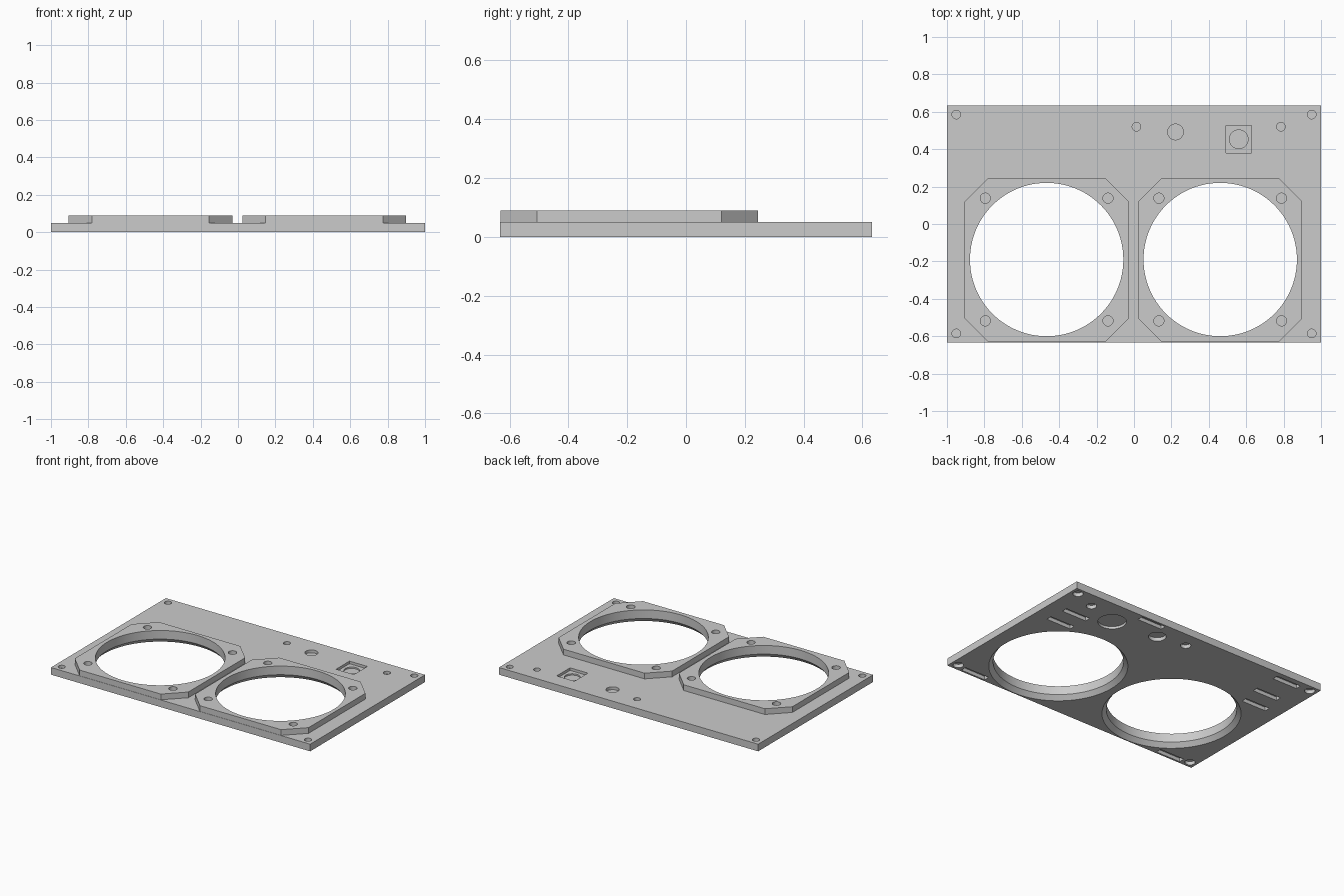
import bpy, bmesh, math

if "Cube" in bpy.data.objects:
    bpy.data.objects.remove(bpy.data.objects["Cube"])

HALF_Y = 0.633
PLATE_T = 0.05
PAD_TOP = 0.09
OPENINGS = [(-0.467, -0.19), (0.461, -0.19)]


def prism(name, outline, z0, z1, outline_top=None):
    """Closed prism (or frustum) between two outlines with equal point counts."""
    top_pts = outline_top or outline
    bm = bmesh.new()
    low = [bm.verts.new((x, y, z0)) for x, y in outline]
    high = [bm.verts.new((x, y, z1)) for x, y in top_pts]
    bm.faces.new(low[::-1])
    bm.faces.new(high)
    n = len(low)
    for i in range(n):
        j = (i + 1) % n
        bm.faces.new((low[i], low[j], high[j], high[i]))
    mesh = bpy.data.meshes.new(name)
    bm.to_mesh(mesh)
    bm.free()
    ob = bpy.data.objects.new(name, mesh)
    bpy.context.collection.objects.link(ob)
    return ob


def circle(x, y, r, n):
    return [(x + r * math.cos(2 * math.pi * i / n), y + r * math.sin(2 * math.pi * i / n))
            for i in range(n)]


def rect(x, y, hx, hy):
    return [(x - hx, y - hy), (x + hx, y - hy), (x + hx, y + hy), (x - hx, y + hy)]


def octagon(x, y, h, c):
    k = h - c
    return [(x + a, y + b) for a, b in
            ((-k, -h), (k, -h), (h, -k), (h, k), (k, h), (-k, h), (-h, k), (-h, -k))]


def combine(target, tool, operation='DIFFERENCE'):
    """Apply a boolean and discard the tool object."""
    tool.hide_render = True
    mod = target.modifiers.new("cut", 'BOOLEAN')
    mod.operation, mod.object, mod.solver = operation, tool, 'EXACT'
    bpy.context.view_layer.objects.active = target
    bpy.ops.object.modifier_apply(modifier=mod.name)
    bpy.data.objects.remove(tool, do_unlink=True)


def drill(x, y, r, z0, z1, n=32):
    combine(plate, prism("drill", circle(x, y, r, n), z0, z1))


# Base plate
plate = prism("mounting_plate", rect(0, 0, 1.0, HALF_Y), 0, PLATE_T)

# Raised octagonal pads with large openings, flared at the underside
for cx, cy in OPENINGS:
    combine(plate, prism("pad", octagon(cx, cy - 0.003, 0.438, 0.125), 0.03, PAD_TOP), 'UNION')
for cx, cy in OPENINGS:
    drill(cx, cy, 0.41, -0.1, 0.2, 96)
    flare = prism("flare", circle(cx, cy, 0.446, 96), -0.01, 0.03, circle(cx, cy, 0.41, 96))
    combine(plate, flare)
    # Blind screw holes in the pad corners
    for sx in (-1, 1):
        for sy in (-1, 1):
            drill(cx + sx * 0.328, cy + sy * 0.328, 0.027, 0.02, 0.2)

# Counterbored holes, closed by a thin web: x, y, top radius, bottom radius
holes = [(sx * 0.95, sy * 0.585, 0.023, 0.033) for sx in (-1, 1) for sy in (-1, 1)]
holes += [(0.013, 0.52, 0.023, 0.033), (0.785, 0.52, 0.023, 0.033), (0.222, 0.492, 0.042, 0.056)]
for x, y, r_top, r_low in holes:
    drill(x, y, r_top, 0.03, 0.2)
    drill(x, y, r_low, -0.1, 0.025)

# Square pocket with a round seat, and a wide round recess below it
combine(plate, prism("pocket", rect(0.56, 0.453, 0.069, 0.074), 0.032, 0.2))
drill(0.56, 0.453, 0.05, 0.022, 0.2)
drill(0.56, 0.453, 0.09, -0.1, 0.017, 48)

# Shallow slots in the underside
slots = [(s * 0.80, y) for s in (-1, 1) for y in (-0.6, 0.235)]
slots += [(-0.77, 0.38), (0.79, 0.375), (0.36, 0.6), (-0.77, 0.575)]
for x, y in slots:
    combine(plate, prism("slot", rect(x, y, 0.095, 0.02), -0.1, 0.025))

bpy.ops.object.select_all(action='DESELECT')
plate.select_set(True)
bpy.context.view_layer.objects.active = plate
bpy.ops.object.shade_smooth_by_angle(angle=math.radians(30))
